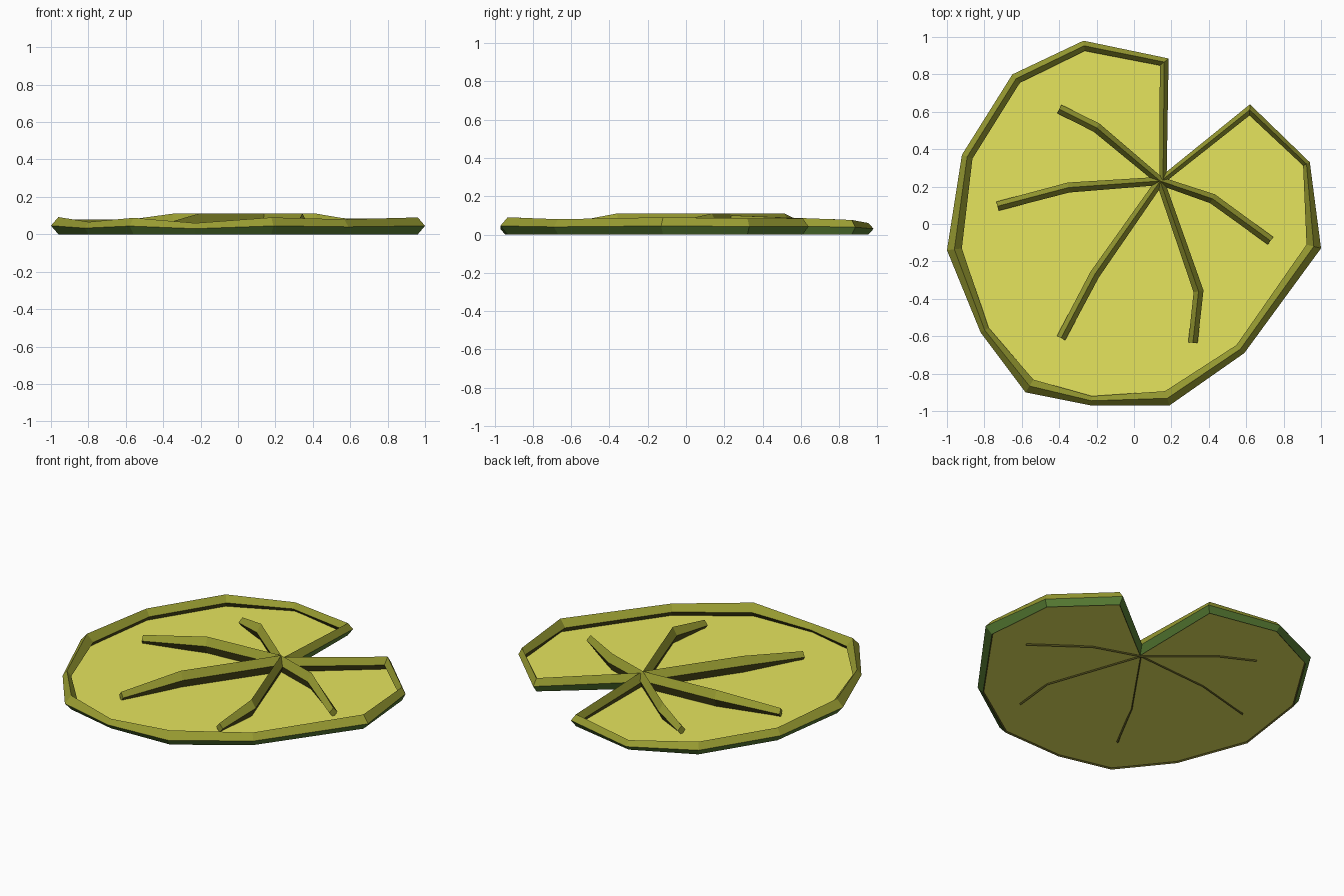
import bpy
import bmesh
from mathutils import Vector

if "Cube" in bpy.data.objects:
    bpy.data.objects.remove(bpy.data.objects["Cube"])


def material(name, rgb):
    m = bpy.data.materials.new(name)
    m.diffuse_color = (*rgb, 1)
    m.use_nodes = True
    m.node_tree.nodes["Principled BSDF"].inputs["Base Color"].default_value = m.diffuse_color
    return m


LEAF = material("yellow_green_leaf", (0.79, 0.78, 0.11))
OLIVE = material("olive_rib", (0.32, 0.335, 0.032))
GREEN = material("dark_green_underside", (0.10, 0.21, 0.035))
DARK = material("dark_olive_underside", (0.085, 0.08, 0.012))


def build(name, verts, faces, mats):
    me = bpy.data.meshes.new(name)
    me.from_pydata([tuple(v) for v in verts], [], faces)
    for m in mats:
        me.materials.append(m)
    ob = bpy.data.objects.new(name, me)
    bpy.context.collection.objects.link(ob)
    return ob


# Outline, counter-clockwise: x, y, height of widest line, rim width
outline = [
    (0.185, 0.885, 0.038, 0.06), (-0.27, 0.98, 0.03, 0.055), (-0.65, 0.80, 0.04, 0.06),
    (-0.92, 0.37, 0.04, 0.06), (-1.0, -0.14, 0.046, 0.08), (-0.82, -0.58, 0.033, 0.05),
    (-0.58, -0.90, 0.044, 0.08), (-0.23, -0.97, 0.03, 0.05), (0.19, -0.97, 0.045, 0.08),
    (0.59, -0.69, 0.04, 0.06), (1.0, -0.13, 0.045, 0.08), (0.94, 0.33, 0.042, 0.04),
    (0.62, 0.64, 0.042, 0.06), (0.175, 0.28, 0.05, 0.09),
]
n = len(outline)
LEAF_Z = 0.008

# Rim: diamond-section loop offset inwards from the outline
verts, faces, middle = [], [], []
for i, (x, y, mid, w) in enumerate(outline):
    p = Vector((x, y))
    a = (p - Vector(outline[i - 1][:2])).normalized()
    b = (Vector(outline[(i + 1) % n][:2]) - p).normalized()
    t = (a + b).normalized()
    inward = Vector((-t.y, t.x))
    c, q = p + inward * w / 2, p + inward * w
    middle.append((c.x, c.y, LEAF_Z))
    # outer, top, inner, bottom
    verts += [(x, y, mid), (c.x, c.y, mid * 2), (q.x, q.y, mid), (c.x, c.y, 0)]
    j = (i + 1) % n
    for k in range(4):
        l = (k + 1) % 4
        faces.append((i * 4 + k, j * 4 + k, j * 4 + l, i * 4 + l))
rim = build("leaf_rim", verts, faces, [OLIVE, GREEN, DARK])
for f in rim.data.polygons:
    f.material_index = (0, 0, 2, 1)[f.index % 4]

# Leaf blade: flat sheet reaching under the rim ridge
build("leaf_blade", middle, [tuple(range(n))], [LEAF])

# Veins: bent diamond-section ribs spreading from the notch
hub = Vector((0.14, 0.23))
veins = [
    ((-0.20, 0.515), (-0.40, 0.615)),
    ((-0.35, 0.195), (-0.73, 0.095)),
    ((-0.21, -0.27), (-0.39, -0.61)),
    ((0.345, -0.36), (0.315, -0.635)),
    ((0.42, 0.135), (0.73, -0.09)),
]
# half width, ridge, widest line, bottom
section = [(0.022, 0.11, 0.06, 0.0), (0.027, 0.11, 0.06, 0.0), (0.025, 0.058, 0.03, 0.0)]
for v, (bend, tip) in enumerate(veins):
    path = [hub, Vector(bend), Vector(tip)]
    verts, faces = [], [(0, 1, 2, 3), (11, 10, 9, 8)]
    for i, p in enumerate(path):
        t = (path[min(i + 1, 2)] - path[max(i - 1, 0)]).normalized()
        s = Vector((-t.y, t.x))
        hw, top, mid, low = section[i]
        l, r = p + s * hw, p - s * hw
        verts += [(l.x, l.y, mid), (p.x, p.y, top), (r.x, r.y, mid), (p.x, p.y, low)]
        if i:
            for k in range(4):
                m = (k + 1) % 4
                o = i * 4
                faces.append((o - 4 + k, o + k, o + m, o - 4 + m))
    vein = build(f"vein_{v + 1}", verts, faces, [OLIVE, DARK])
    for f in vein.data.polygons:
        f.material_index = 1 if f.index > 1 and (f.index - 2) % 4 >= 2 else 0

# Make closed parts face outwards
for ob in bpy.data.objects:
    if ob.name != "leaf_blade":
        bm = bmesh.new()
        bm.from_mesh(ob.data)
        bmesh.ops.recalc_face_normals(bm, faces=bm.faces)
        bm.to_mesh(ob.data)
        bm.free()
